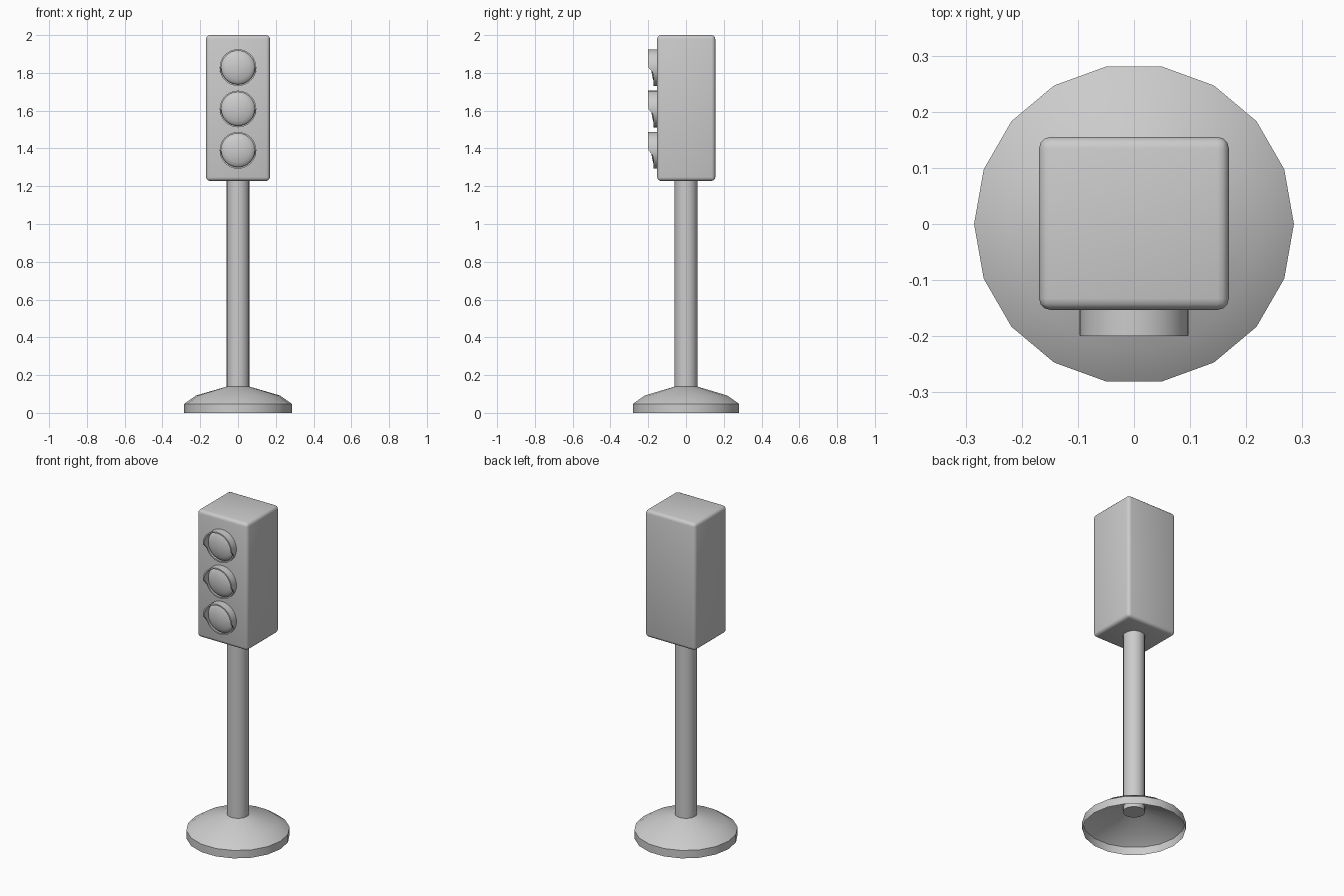
import bpy, bmesh, math
from math import sin, cos, pi

if "Cube" in bpy.data.objects:
    bpy.data.objects.remove(bpy.data.objects["Cube"])


def finish(bm, name, angle=35, loc=(0, 0, 0)):
    bmesh.ops.recalc_face_normals(bm, faces=bm.faces)
    me = bpy.data.meshes.new(name)
    bm.to_mesh(me)
    bm.free()
    ob = bpy.data.objects.new(name, me)
    ob.location = loc
    bpy.context.collection.objects.link(ob)
    bpy.ops.object.select_all(action='DESELECT')
    ob.select_set(True)
    bpy.context.view_layer.objects.active = ob
    bpy.ops.object.shade_smooth_by_angle(angle=math.radians(angle))
    return ob


def skin(bm, rings, closed=False):
    """Join equal-length closed rings of points with quads."""
    rows = [[bm.verts.new(p) for p in ring] for ring in rings]
    pairs = list(zip(rows, rows[1:])) + ([(rows[-1], rows[0])] if closed else [])
    n = len(rows[0])
    for a, b in pairs:
        for i in range(n):
            j = (i + 1) % n
            bm.faces.new((a[i], a[j], b[j], b[i]))
    return rows


def circle(r, z, n):
    return [(r * cos(2 * pi * i / n), r * sin(2 * pi * i / n), z) for i in range(n)]


# Hollow 18-sided foot, open underneath
bm = bmesh.new()
skin(bm, [circle(r, z, 18) for r, z in
          [(0.285, 0), (0.285, 0.048), (0.222, 0.092), (0.058, 0.14)]])
foot = finish(bm, "base_foot", 30)
for p in foot.data.polygons:
    if p.normal.z < -0.01:
        p.flip()

# Pole
bm = bmesh.new()
rows = skin(bm, [circle(0.061, z, 18) for z in (0.11, 1.24)])
for r in rows:
    bm.faces.new(r)
finish(bm, "pole")

# Rounded signal housing
bm = bmesh.new()
bmesh.ops.create_cube(bm, size=1)
bmesh.ops.scale(bm, vec=(0.338, 0.308, 0.772), verts=bm.verts)
bmesh.ops.bevel(bm, geom=bm.edges[:], offset=0.02, segments=3, profile=0.5,
                affect='EDGES')
finish(bm, "signal_housing", 60, (0, 0.001, 1.614))

N = 32


def lip(a):
    """Front edge of the visor: deep over the top, shallow below."""
    t = min(max((sin(a) + 0.35) / 0.4, 0), 1)
    return -0.172 - 0.028 * t * t * (3 - 2 * t)


def visor_ring(r, front):
    angles = [2 * pi * i / N for i in range(N)]
    return [(r * cos(a), lip(a) if front else -0.145, r * sin(a)) for a in angles]


for label, z in (("top", 1.828), ("middle", 1.609), ("bottom", 1.39)):
    # Visor around the lamp
    bm = bmesh.new()
    skin(bm, [visor_ring(0.097, False), visor_ring(0.097, True),
              visor_ring(0.089, True), visor_ring(0.089, False)], closed=True)
    finish(bm, label + "_visor", 40, (0, 0, z))

    # Domed lens
    bm = bmesh.new()
    prof = [(0.09, -0.148), (0.09, -0.158), (0.083, -0.166), (0.065, -0.174),
            (0.04, -0.18), (0.016, -0.183)]
    rows = skin(bm, [[(x, y, zz) for x, zz, _ in circle(r, 0, N)] for r, y in prof])
    bm.faces.new(rows[-1])
    finish(bm, label + "_lens", 60, (0, 0, z))
